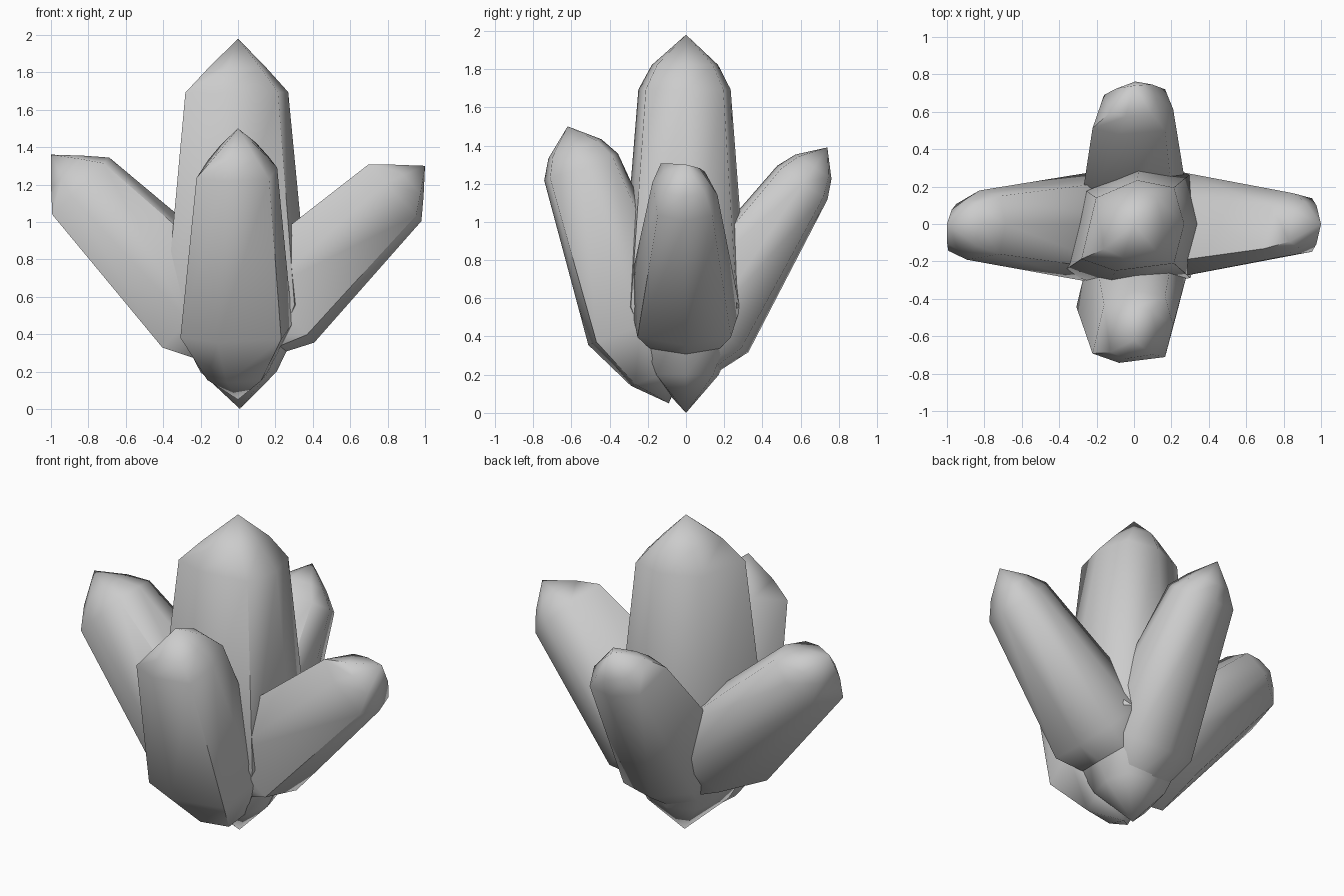
import bpy, bmesh, math
from mathutils import Vector

if "Cube" in bpy.data.objects:
    bpy.data.objects.remove(bpy.data.objects["Cube"])

# Irregular seven-sided cross-section shared by all crystals
SECTION = [(.34, 0), (.27, .25), (.02, .30), (-.26, .18),
           (-.36, -.24), (-.13, -.32), (.27, -.27)]
# Rings along the crystal: fraction of length, x scale, y scale
RINGS = [(.10, .57, .57), (.28, 1.07, 1.07), (.855, .77, .78), (.92, .44, .56)]


def crystal(name, base, tip, wx, wy, taper=1):
    base, tip = Vector(base), Vector(tip)
    axis = tip - base
    rot = Vector((0, 0, 1)).rotation_difference(axis)
    bm = bmesh.new()
    rings = []
    for t, sx, sy in RINGS:
        k = wy * (taper if t > .5 else 1)
        rings.append([bm.verts.new(base + rot @ Vector((x * sx * wx, y * sy * k, t * axis.length)))
                      for x, y in SECTION])
    bottom, top = bm.verts.new(base), bm.verts.new(tip)
    n = len(SECTION)
    for i in range(n):
        j = (i + 1) % n
        for a, b in zip(rings, rings[1:]):
            bm.faces.new((a[i], a[j], b[j], b[i]))
        bm.faces.new((bottom, rings[0][j], rings[0][i]))
        bm.faces.new((top, rings[-1][i], rings[-1][j]))
    bmesh.ops.recalc_face_normals(bm, faces=bm.faces)
    mesh = bpy.data.meshes.new(name)
    bm.to_mesh(mesh)
    bm.free()
    obj = bpy.data.objects.new(name, mesh)
    bpy.context.collection.objects.link(obj)
    bpy.ops.object.select_all(action='DESELECT')
    obj.select_set(True)
    bpy.context.view_layer.objects.active = obj
    bpy.ops.object.shade_smooth_by_angle(angle=math.radians(60))


# Tall upright crystal and four leaning ones around it
crystal("center_crystal", (.01, 0, 0), (0, 0, 1.98), 1.02, 1)
crystal("left_crystal", (.13, 0, .23), (-1, 0, 1.36), .80, .89, .86)
crystal("right_crystal", (-.09, 0, .27), (1, 0, 1.30), .77, .88, .80)
crystal("front_crystal", (0, -.09, .05), (0, -.62, 1.50), .80, .85)
crystal("back_crystal", (0, -.13, .10), (0, .74, 1.39), .80, .80, .82)
